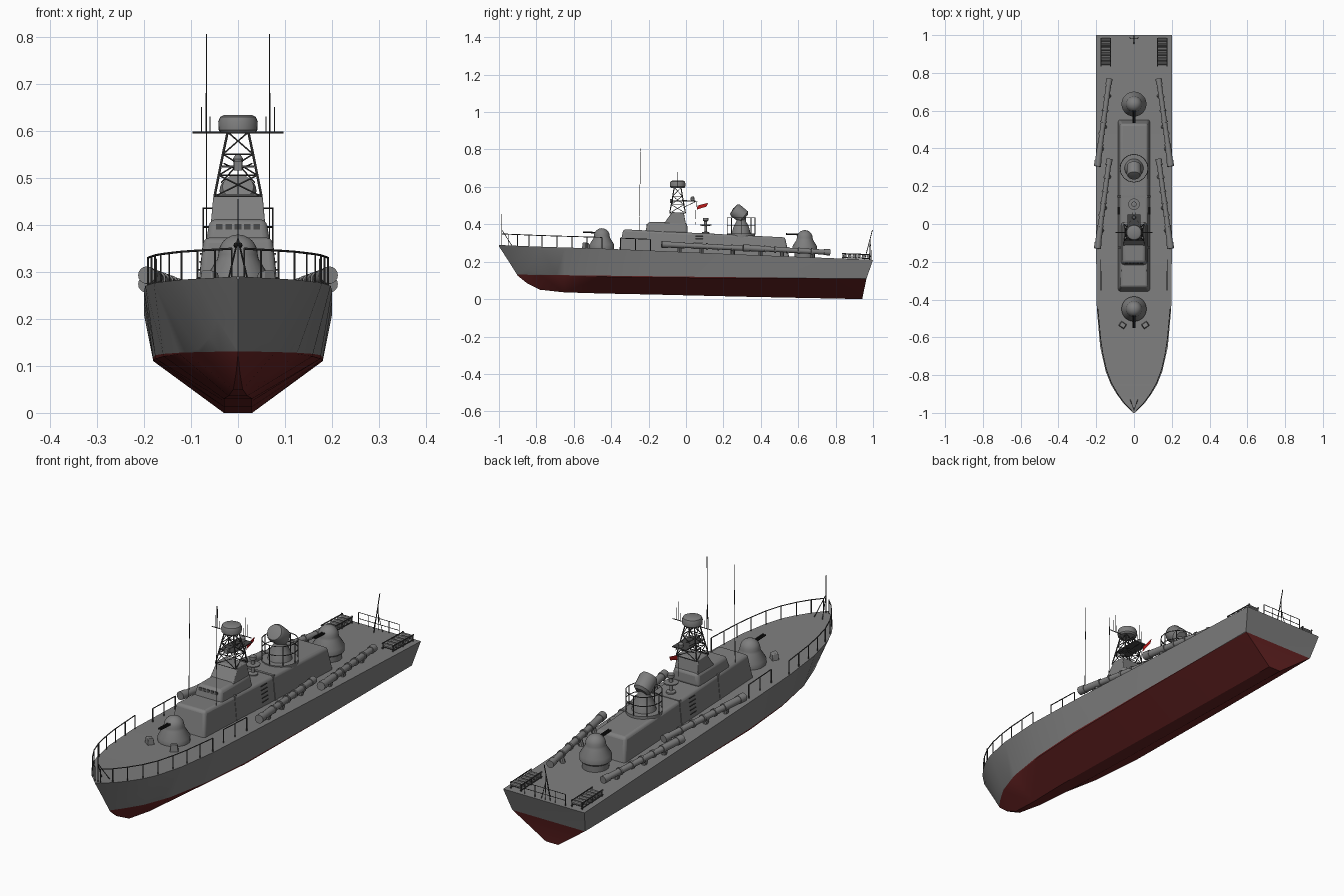
import bpy, bmesh, math
from mathutils import Vector, Matrix

if "Cube" in bpy.data.objects:
    bpy.data.objects.remove(bpy.data.objects["Cube"])


def mat(name, c):
    m = bpy.data.materials.new(name)
    m.diffuse_color = (*c, 1)
    m.use_nodes = True
    m.node_tree.nodes["Principled BSDF"].inputs["Base Color"].default_value = m.diffuse_color
    return m


GREY = mat("ship grey", (0.21, 0.21, 0.21))
RED = mat("bottom red", (0.13, 0.016, 0.016))
DARK = mat("dark fittings", (0.06, 0.06, 0.06))
BLACK = mat("gun black", (0.012, 0.012, 0.012))
FLAG = mat("flag red", (0.5, 0.01, 0.01))


def finish(name, bm, mats, angle=32, bevel=0):
    bmesh.ops.recalc_face_normals(bm, faces=bm.faces)
    me = bpy.data.meshes.new(name)
    bm.to_mesh(me)
    bm.free()
    for m in mats:
        me.materials.append(m)
    me.shade_smooth()
    me.set_sharp_from_angle(angle=math.radians(angle))
    ob = bpy.data.objects.new(name, me)
    bpy.context.collection.objects.link(ob)
    if bevel:
        b = ob.modifiers.new("bevel", 'BEVEL')
        b.width, b.segments = bevel, 3
    return ob


def rods(name, segs, r, m=DARK, sides=6):
    """Straight rods; each seg is (start, end) or (start, end, radius)."""
    bm = bmesh.new()
    for s in segs:
        a, b = Vector(s[0]), Vector(s[1])
        rr = s[2] if len(s) > 2 else r
        M = Matrix.Translation((a + b) / 2) @ (b - a).to_track_quat('Z', 'Y').to_matrix().to_4x4()
        bmesh.ops.create_cone(bm, cap_ends=True, segments=sides, radius1=rr, radius2=rr,
                              depth=(b - a).length, matrix=M)
    return finish(name, bm, [m])


def block(name, bot, top, m=GREY, bevel=0):
    """Tapered block; bot/top = half width, y0, y1, z at y0, z at y1."""
    bm = bmesh.new()
    rings = []
    for w, y0, y1, z0, z1 in (bot, top):
        rings.append([bm.verts.new(p) for p in ((-w, y0, z0), (w, y0, z0), (w, y1, z1), (-w, y1, z1))])
    lo, hi = rings
    bm.faces.new(lo)
    bm.faces.new(hi)
    for i in range(4):
        j = (i + 1) % 4
        bm.faces.new((lo[i], lo[j], hi[j], hi[i]))
    return finish(name, bm, [m], bevel=bevel)


def lathe(name, prof, loc, m=GREY, n=28, rot=0):
    bm = bmesh.new()
    vs = [bm.verts.new((r, 0, z)) for r, z in prof]
    es = [bm.edges.new(p) for p in zip(vs, vs[1:])]
    bmesh.ops.spin(bm, geom=vs + es, axis=(0, 0, 1), cent=(0, 0, 0), steps=n, angle=2 * math.pi)
    bmesh.ops.remove_doubles(bm, verts=bm.verts, dist=1e-5)
    ob = finish(name, bm, [m])
    ob.location = loc
    ob.rotation_euler.x = rot
    return ob


# Hull: y, deck half width, deck z, chine half width, chine z, keel half width, keel z
ST = [(-1, .004, .29, .003, .286, 0, .282), (-.95, .055, .287, .03, .25, 0, .205),
      (-.9, .092, .285, .045, .2, 0, .125), (-.85, .122, .283, .06, .16, .004, .085),
      (-.78, .15, .28, .085, .135, .01, .05), (-.65, .179, .276, .125, .125, .02, .036),
      (-.45, .197, .27, .158, .12, .03, .03), (-.2, .2, .26, .175, .115, .03, .025),
      (.3, .2, .238, .18, .113, .03, .013), (1, .2, .21, .18, .11, .03, 0)]
bm = bmesh.new()
rings = []
for y, wd, zd, wc, zc, wk, zk in ST:
    yc, yk = (.965, .942) if y == 1 else (y, y)
    half = [(wk, yk, zk), (wc, yc, zc), (wd, y, zd)]
    rings.append([bm.verts.new(p) for p in half + [(-a, b, c) for a, b, c in reversed(half)]])
for a, b in zip(rings, rings[1:]):
    for i in range(6):
        j = (i + 1) % 6
        bm.faces.new((a[i], a[j], b[j], b[i]))
bm.faces.new(rings[0])
bm.faces.new(rings[-1])
bmesh.ops.remove_doubles(bm, verts=bm.verts, dist=1e-5)
bmesh.ops.bisect_plane(bm, geom=bm.verts[:] + bm.edges[:] + bm.faces[:],
                       plane_co=(0, 0, .12), plane_no=(0, .012, 1))
for f in bm.faces:
    c = f.calc_center_median()
    f.material_index = int(c.z + .012 * c.y < .12)
finish("hull", bm, [GREY, RED], 28)


def deck(y):
    """Deck half width and height at y."""
    for a, b in zip(ST, ST[1:]):
        if y <= b[0]:
            t = (y - a[0]) / (b[0] - a[0])
            return a[1] + t * (b[1] - a[1]), a[2] + t * (b[2] - a[2])


# Deckhouse with raised seam bands
block("deckhouse", (.086, -.36, .555, .25, .21), (.073, -.335, .53, .373, .33), bevel=.012)
for i, y in enumerate((-.13, .14)):
    z = .373 - (y + .335) * .05
    block(f"house_seam_{i}", (.0875, y, y + .012, .24, .24), (.0745, y, y + .012, z + .002, z + .002))

# Bridge, upper bridge and windows
block("bridge", (.07, -.22, .01, .35, .35), (.06, -.205, .005, .412, .41), bevel=.014)
block("upper_bridge", (.058, -.12, 0, .40, .40), (.052, -.075, -.012, .465, .462), bevel=.003)
for i in range(5):
    x = (i - 2) * .02
    w = block(f"bridge_window_{i}", (.007, -.2125, -.208, .39, .39), (.007, -.2095, -.205, .402, .402), DARK)
    w.location.x = x

# Lattice mast
lev = [(.46, .05, .042), (.505, .041, .034), (.55, .032, .026), (.597, .022, .018)]
MY = -.045
segs = []
cor = [[(sx * w, MY + sy * d, z) for sx, sy in ((-1, -1), (1, -1), (1, 1), (-1, 1))] for z, w, d in lev]
for k in range(4):
    for i in range(4):
        j = (i + 1) % 4
        segs.append((cor[k][i], cor[k][j]))
        if k < 3:
            segs += [(cor[k][i], cor[k + 1][i], .0028), (cor[k][i], cor[k + 1][j]), (cor[k][j], cor[k + 1][i])]
# yard with short aerials and aft bracket
segs += [((-.097, MY, .596), (.097, MY, .596), .002)]
for s in (-1, 1):
    for x, h in ((.068, .68), (.078, .65), (.06, .63)):
        segs.append(((s * x, MY, .596), (s * x, MY, h), .0012))
    segs += [((s * .03, -.02, .53), (s * .008, .06, .52)), ((s * .035, -.015, .49), (s * .008, .05, .52))]
segs += [((0, .055, .52), (0, .05, .40), .001)]
rods("lattice_mast", segs, .0016)
block("mast_platform", (.034, -.08, .05, .522, .522), (.034, -.08, .05, .526, .526), DARK)
block("mast_box", (.009, -.085, -.07, .515, .515), (.009, -.085, -.07, .535, .535))
lathe("mast_lamp", [(0, 0), (.009, 0), (.011, .014), (.006, .022), (0, .024)], (0, .035, .526), n=12)
lathe("mast_radome", [(0, 0), (.036, 0), (.041, .006), (.042, .024), (.038, .034), (.03, .038), (0, .038)],
      (0, MY, .595))

# Ensign
bm = bmesh.new()
bm.faces.new([bm.verts.new(p) for p in ((0, .057, .478), (0, .11, .495), (0, .118, .515), (0, .062, .50))])
finish("ensign", bm, [FLAG])

# Whip antennas
rods("whip_antennas", [((s * .067, -.25, .35), (s * .067, -.243, .805)) for s in (-1, 1)], .0013)

# Small signal post
lathe("signal_post", [(0, 0), (.02, 0), (.02, .012), (.007, .016), (.007, .045), (.03, .048), (.03, .053),
                      (.008, .054), (.008, .07), (.014, .074), (.014, .088), (0, .09)], (0, .105, .345), n=16)

# Fire control director with railing
DY = .295
lathe("director_base", [(0, 0), (.075, 0), (.075, .02), (.05, .021), (.042, .055), (.026, .085), (.024, .11), (0, .11)],
      (0, DY, .33))
lathe("director_drum", [(0, -.04), (.025, -.04), (.037, -.03), (.039, .025), (.033, .037), (0, .043)],
      (0, DY - .01, .458), n=24, rot=math.radians(52))
ring = [(.074 * math.cos(a * math.pi / 8), DY + .074 * math.sin(a * math.pi / 8)) for a in range(16)]
segs = []
for i, p in enumerate(ring):
    q = ring[(i + 1) % 16]
    segs += [((*p, z), (*q, z)) for z in (.395, .435)]
    if i % 2 == 0:
        segs.append(((*p, .345), (*p, .435)))
rods("director_railing", segs, .002)

# Twin gun turrets
DOME = [(.042 * math.cos(a * math.pi / 12), .095 + .042 * math.sin(a * math.pi / 12)) for a in range(7)]
for name, y, z, low in (("fore_gun", -.45, .242, .0), ("aft_gun", .635, .232, 0)):
    lathe(name + "_turret", [(0, -.03), (.054, -.03), (.056, .018), (.066, .026), (.066, .05), (.044, .085)]
          + DOME[:-1] + [(0, .137)], (0, y, z))
    rods(name + "_barrels", [((s * .005, y - .03, z + .113), (s * .005, y - .1, z + .116)) for s in (-1, 1)],
         .0042, BLACK, 8)

# Torpedo tubes: two angled per side, mirrored
for s, side in ((-1, "left"), (1, "right")):
    for k, (y0, z0, y1, z1) in enumerate(((-.13, .293, .345, .27), (.305, .274, .77, .25))):
        a, b = Vector((s * .194, y0, z0)), Vector((s * .13, y1, z1))
        at = lambda t: a.lerp(b, t)
        segs = [(a, b, .0135), (at(0), at(.07), .0185), (at(.07), at(.24), .016), (at(.93), at(1), .0165)]
        segs += [(at(t), at(t + .018), .0175) for t in (.24, .36, .5, .63, .78)]
        rods(f"torpedo_tube_{side}_{k}", segs, .014, GREY, 16)
        rods(f"tube_mount_{side}_{k}", [(at(t), (at(t).x - s * .012, at(t).y, deck(at(t).y)[1] - .005))
                                        for t in (.2, .45, .8)], .011, GREY, 8)

    # Stern racks with rollers
    x = s * .15
    segs = [((x + d, .835, z), (x + d, .985, z - .005), .0028) for d in (-.025, .025) for z in (.222, .243)]
    segs += [((x + d, y, .21), (x + d, y, .243), .0025) for d in (-.025, .025) for y in (.84, .91, .98)]
    rods(f"stern_rack_{side}", segs, .002)
    rods(f"rack_charges_{side}", [((x - .023, .85 + i * .025, .23), (x + .023, .85 + i * .025, .23))
                                  for i in range(6)], .0095, GREY, 10)

    # Foredeck locker
    o = block(f"deck_locker_{side}", (.018, -.015, .015, 0, 0), (.014, -.012, .012, .035, .03), bevel=.003)
    o.location, o.rotation_euler.z = (s * .06, -.535, .268), s * .6

    # Bow railing and short side railing
    segs = []
    for ys, inset in (((-.985, -.95, -.9, -.84, -.77, -.69, -.61, -.53, -.45), .006), ((-.35, -.27, -.19), .024)):
        pts = [(s * max(deck(y)[0] - inset, .002), y, deck(y)[1]) for y in ys]
        top = [(p[0], p[1], p[2] + .06) for p in pts]
        segs += list(zip(pts, top)) + list(zip(top, top[1:]))
    rods(f"side_railing_{side}", segs, .0023)

    # Ladder rungs on the deckhouse side
    rods(f"house_rungs_{side}", [((s * (.086 - i * .0018), .05, .27 + i * .017), (s * (.086 - i * .0018), .09, .27 + i * .017))
                                 for i in range(5)], .0022)

# Stern railing and flagstaff
xs = (-.1, -.05, .05, .1)
segs = [((x, .99, .205), (x, .99, .262)) for x in xs]
segs += [((-.1, .99, z), (.1, .99, z)) for z in (.235, .262)]
segs += [((0, .955, .21), (0, .997, .37), .002), ((0, .99, .21), (0, .985, .32)),
         ((-.022, .985, .21), (0, .98, .3)), ((.022, .985, .21), (0, .98, .3))]
rods("stern_railing_and_staff", segs, .0015)

# Jackstaff at the bow
rods("jackstaff", [((0, -.985, .285), (0, -.985, .455)), ((-.02, -.93, .285), (0, -.985, .37)),
                   ((.02, -.93, .285), (0, -.985, .37))], .0018)
